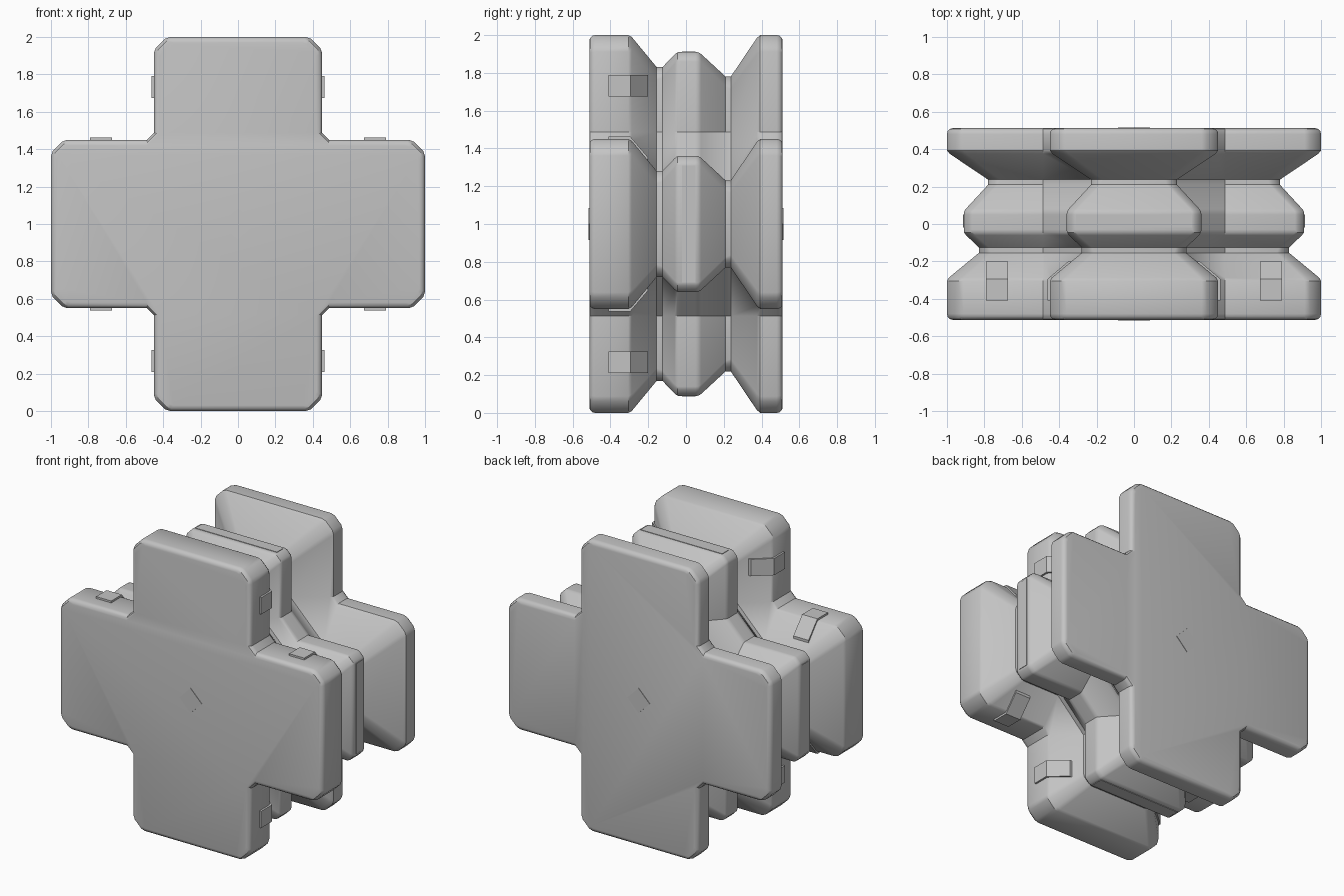
import bpy, bmesh, math

if "Cube" in bpy.data.objects:
    bpy.data.objects.remove(bpy.data.objects["Cube"])

grey = bpy.data.materials.new("matte grey")
grey.diffuse_color = (0.55, 0.55, 0.55, 1)
grey.use_nodes = True
grey.node_tree.nodes["Principled BSDF"].inputs["Base Color"].default_value = grey.diffuse_color


def make_object(name, bm, smooth=False):
    bmesh.ops.recalc_face_normals(bm, faces=bm.faces)
    mesh = bpy.data.meshes.new(name)
    bm.to_mesh(mesh)
    bm.free()
    mesh.materials.append(grey)
    obj = bpy.data.objects.new(name, mesh)
    bpy.context.collection.objects.link(obj)
    if smooth:
        bpy.ops.object.select_all(action='DESELECT')
        obj.select_set(True)
        bpy.context.view_layer.objects.active = obj
        bpy.ops.object.shade_smooth_by_angle(angle=math.radians(35))
    return obj


def loft(bm, rings):
    """Join closed rings of points and cap both ends."""
    rows = [[bm.verts.new(p) for p in ring] for ring in rings]
    n = len(rows[0])
    for a, b in zip(rows, rows[1:]):
        for i in range(n):
            j = (i + 1) % n
            bm.faces.new((a[i], a[j], b[j], b[i]))
    bm.faces.new(rows[0])
    bm.faces.new(rows[-1])


def cross_outline(y, r, c):
    """Cross with arm reach r, softened tips and chamfered inner corners."""
    hw, inner = r - 0.55, 0.487
    corner = [(0, 1.1), (0.12, 0.75), (0.75, 0.12), (1.1, 0)]
    right = [(hw - c * u, r - c * v) for u, v in corner]
    left = [(-x, z) for x, z in right]
    arm = [(hw, inner)] + right[:] + left[::-1] + [(-hw, inner)]
    pts = []
    for k in range(4):
        # each arm: right edge, tip, left edge
        co, si = (1, 0, -1, 0)[k], (0, 1, 0, -1)[k]
        pts += [(x * co - z * si, y, 1 + x * si + z * co) for x, z in arm]
    # reverse the tip order so the outline stays continuous
    return pts


# Cross body: y position, arm reach and tip chamfer through the depth
profile = [
    (-0.512, 0.970, 0.07), (-0.508, 0.985, 0.07), (-0.495, 0.997, 0.08),
    (-0.480, 1.000, 0.08), (-0.305, 1.000, 0.08), (-0.287, 0.990, 0.08),
    (-0.155, 0.830, 0.06), (-0.125, 0.830, 0.05),
    (-0.060, 0.898, 0.045), (-0.045, 0.909, 0.045), (-0.030, 0.910, 0.045),
    (0.050, 0.910, 0.045), (0.065, 0.909, 0.045), (0.080, 0.900, 0.045),
    (0.210, 0.780, 0.05), (0.237, 0.780, 0.06),
    (0.375, 0.985, 0.08), (0.393, 1.000, 0.08), (0.480, 1.000, 0.08),
    (0.495, 0.997, 0.08), (0.508, 0.985, 0.07), (0.512, 0.970, 0.07)]
bm = bmesh.new()
loft(bm, [cross_outline(*p) for p in profile])
make_object("cross_body", bm, smooth=True)

# Bent clip pads on both sides of every front arm
clip = [(-0.41, 0.44), (-0.41, 0.463), (-0.295, 0.463),
        (-0.2, 0.352), (-0.2, 0.33), (-0.3, 0.44)]
for vertical in (True, False):
    for sx in (-1, 1):
        for sz in (-1, 1):
            bm = bmesh.new()
            rings = []
            for s in (0.675, 0.79):
                if vertical:
                    rings.append([(sx * h, y, 1 + sz * s) for y, h in clip])
                else:
                    rings.append([(sx * s, y, 1 + sz * h) for y, h in clip])
            loft(bm, rings)
            make_object("clip_pad", bm)

# Thin strip on each tip of the middle layer
for k in range(4):
    co, si = (1, 0, -1, 0)[k], (0, 1, 0, -1)[k]
    bm = bmesh.new()
    rect = [(-0.31, -0.02), (0.31, -0.02), (0.31, 0.05), (-0.31, 0.05)]
    loft(bm, [[(x * co - r * si, y, 1 + x * si + r * co) for x, y in rect]
              for r in (0.907, 0.913)])
    make_object("tip_strip", bm)

# Diamond plates in the middle of the front and back
for side, name in ((-1, "front_diamond"), (1, "back_diamond")):
    bm = bmesh.new()
    d = 0.085
    loft(bm, [[(d, y, 1), (0, y, 1 + d), (-d, y, 1), (0, y, 1 - d)]
              for y in (side * 0.508, side * 0.515)])
    make_object(name, bm)
